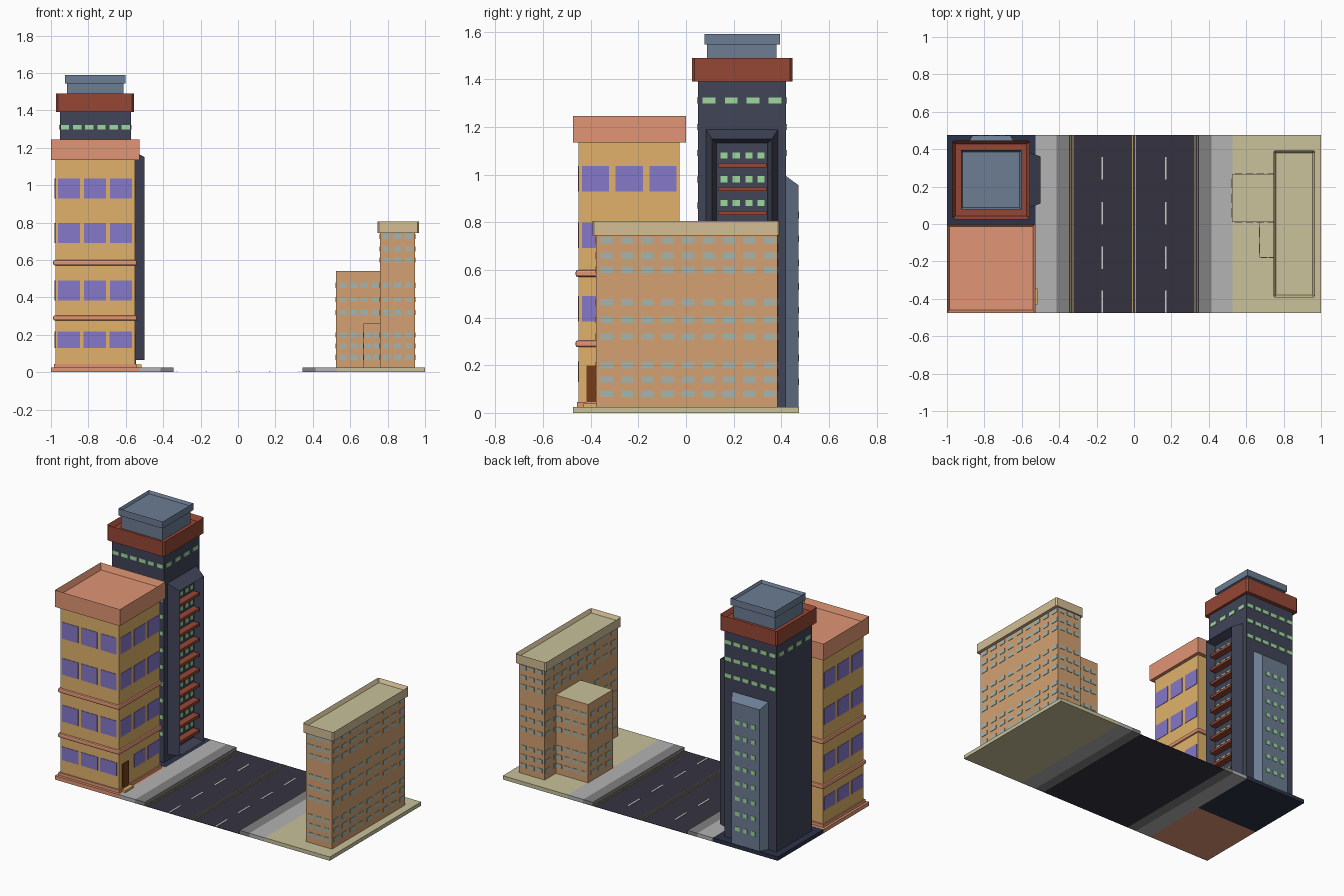
import bpy, bmesh
from mathutils import Vector

if "Cube" in bpy.data.objects:
    bpy.data.objects.remove(bpy.data.objects["Cube"])


def mat(name, hexcol):
    m = bpy.data.materials.new(name)
    rgb = [(int(hexcol[i:i + 2], 16) / 255) ** 2.2 for i in (0, 2, 4)]
    m.diffuse_color = (*rgb, 1)
    m.use_nodes = True
    m.node_tree.nodes["Principled BSDF"].inputs["Base Color"].default_value = m.diffuse_color
    return m


YELLOW, CORAL, VIOLET = mat("yellow_wall", "DFB06A"), mat("coral", "E09474"), mat("violet_glass", "8478C8")
DARK, BROWN, GREEN = mat("dark_wall", "434658"), mat("red_brown", "944838"), mat("green_glass", "9CD898")
BLUE, TAN, KHAKI = mat("slate_blue", "6C7C92"), mat("tan_wall", "D2A070"), mat("khaki", "C8C09A")
BEIGE, TEAL, DOOR = mat("beige", "D2BC94"), mat("teal_glass", "A4B4AC"), mat("door_brown", "744020")
ASPHALT, PAVE, GUTTER = mat("asphalt", "383642"), mat("pavement", "B2B2B2"), mat("gutter", "808080")
WHITE, LINE, NAVY = mat("white_paint", "F0F0F0"), mat("yellow_paint", "B0A060"), mat("navy_plot", "30364A")


def finish(name, bm, *mats):
    me = bpy.data.meshes.new(name)
    bm.normal_update()
    bm.to_mesh(me)
    bm.free()
    ob = bpy.data.objects.new(name, me)
    bpy.context.collection.objects.link(ob)
    for m in mats:
        me.materials.append(m)
    return ob


def add_box(bm, x0, x1, y0, y1, z0, z1):
    vs = bmesh.ops.create_cube(bm, size=1)["verts"]
    for v in vs:
        v.co = (x1 if v.co.x > 0 else x0, y1 if v.co.y > 0 else y0, z1 if v.co.z > 0 else z0)
    return vs


def side(bm, d):
    """Face looking furthest along direction d."""
    bm.normal_update()
    d = Vector(d)
    return max((f for f in bm.faces if f.normal.dot(d) > 0.9), key=lambda f: f.calc_center_median().dot(d))


def box(name, b, m, top=None, rim=0, depth=0, chamfer=0):
    """Box with optional roof colour, sunken roof and chamfered corners."""
    bm = bmesh.new()
    add_box(bm, *b)
    if chamfer:
        up = [e for e in bm.edges if abs(e.verts[0].co.z - e.verts[1].co.z) > 1e-4]
        bmesh.ops.bevel(bm, geom=up, offset=chamfer, segments=1, affect='EDGES')
    roof = side(bm, (0, 0, 1))
    if rim:
        bmesh.ops.inset_region(bm, faces=[roof], thickness=rim)
        for v in roof.verts:
            v.co.z -= depth
    roof.material_index = 1 if top else 0
    return finish(name, bm, m, *([top] if top else []))


def panels(name, m, axis, at, us, zs, w, h, t=0.003):
    """Grid of window panes on a wall; axis is the wall normal."""
    bm = bmesh.new()
    for u in us:
        for z in zs:
            a, c = (at - t, at + t), (u - w / 2, u + w / 2)
            xy = (*a, *c) if axis == 'x' else (*c, *a)
            add_box(bm, *xy, z - h / 2, z + h / 2)
    return finish(name, bm, m)


def bay(name, b, d, taper, m, inset=0, depth=0):
    """Projecting bay whose outer face is narrower, optionally hollowed."""
    bm = bmesh.new()
    add_box(bm, *b)
    f = side(bm, d)
    c = f.calc_center_median()
    zmax = b[5]
    for v in f.verts:
        for i in (0, 1):
            if abs(d[i]) < 0.5:
                v.co[i] += taper if v.co[i] < c[i] else -taper
        if v.co.z > zmax - 1e-4:
            v.co.z -= 0.04
    if inset:
        bmesh.ops.inset_region(bm, faces=[f], thickness=inset)
        for v in f.verts:
            v.co -= Vector(d) * depth
    return finish(name, bm, m)


# Road with painted lines
box("road", (-.345, .345, -.475, .475, 0, .002), ASPHALT)
bm = bmesh.new()
for x in (-.17, .17):
    for y in (-.475, -.24, -.002, .237):
        add_box(bm, x - .005, x + .005, y, y + .12, .002, .004)
finish("lane_dashes", bm, WHITE)
bm = bmesh.new()
for x in (-.338, -.326, -.008, .008, .326, .338):
    add_box(bm, x - .002, x + .002, -.475, .475, .002, .004)
finish("road_lines", bm, LINE)

# Sidewalks, gutters and building plots
for s, n in ((-1, "left"), (1, "right")):
    for part, a, b, m in (("sidewalk", .415, .527, PAVE), ("gutter", .345, .415, GUTTER)):
        x0, x1 = sorted((s * a, s * b))
        box(f"{n}_{part}", (x0, x1, -.475, .475, 0, .025), m)
box("coral_plot", (-1, -.527, -.475, 0, 0, .025), CORAL)
box("navy_plot", (-1, -.527, 0, .475, 0, .025), NAVY)
box("khaki_plot", (.527, 1, -.475, .475, 0, .025), KHAKI)

# Yellow apartment block
box("apartment_body", (-.977, -.55, -.45, -.027, .025, 1.14), YELLOW)
box("apartment_plinth", (-.985, -.542, -.458, -.02, .025, .045), CORAL)
box("apartment_cap", (-1, -.527, -.475, 0, 1.135, 1.245), CORAL, rim=.02, depth=.04)
for i, z in enumerate((.29, .585)):
    ob = box(f"apartment_ledge_{i}", (-.988, -.54, -.463, -.015, z - .014, z + .014), CORAL)
    bv = ob.modifiers.new("round", 'BEVEL')
    bv.width, bv.segments = .008, 2
XS, YS = (-.904, -.765, -.626), (-.38, -.238, -.096)
ROWS = (.437, .745, .982)
panels("apartment_front_windows", VIOLET, 'y', -.45, XS, ROWS, .116, .108)
panels("apartment_front_low_windows", VIOLET, 'y', -.45, XS, (.173,), .12, .087)
for n, x in (("left", -.977), ("right", -.55)):
    panels(f"apartment_{n}_windows", VIOLET, 'x', x, YS, ROWS, .114, .108)
    low = YS if n == "left" else YS[1:]
    panels(f"apartment_{n}_low_windows", VIOLET, 'x', x, low, (.173,), .114, .087)
panels("apartment_door", DOOR, 'x', -.55, (-.385,), (.122,), .065, .155, .005)
box("door_step", (-.55, -.517, -.43, -.345, .025, .04), YELLOW)

# Dark tower
box("tower_body", (-.953, -.573, .05, .42, .025, 1.4), DARK)
box("tower_cap", (-.973, -.556, .025, .447, 1.39, 1.49), BROWN, rim=.02, depth=.03, chamfer=.01)
box("tower_penthouse", (-.914, -.612, .088, .38, 1.45, 1.545), BLUE)
box("penthouse_cap", (-.925, -.602, .078, .395, 1.545, 1.59), BLUE, rim=.013, depth=.018)
TX = [-.925 + i * .065 for i in range(6)]
TY = (.097, .19, .281, .373)
panels("tower_front_windows", GREEN, 'y', .05, TX, [.21 + .11 * i for i in range(11)], .045, .025)
panels("tower_back_windows", GREEN, 'y', .42, TX, (1.09, 1.2, 1.31), .045, .025)
for n, x in (("left", -.953), ("right", -.573)):
    panels(f"tower_{n}_windows", GREEN, 'x', x, TY, (1.31,), .054, .025)

# Side bay with balconies set in its recess
bay("balcony_bay", (-.575, -.5, .083, .387, .065, 1.19), (1, 0, 0), .026, DARK, .026, .06)
bm = bmesh.new()
for i in range(10):
    add_box(bm, -.56, -.515, .136, .337, .13 + .1 * i, .148 + .1 * i)
finish("balcony_ledges", bm, BROWN)
panels("balcony_windows", GREEN, 'x', -.56, (.16, .211, .264, .315),
       [.18 + .1 * i for i in range(10)], .03, .026)

# Rear slate bay
bay("rear_bay", (-.895, -.63, .418, .472, .025, .995), (0, 1, 0), .03, BLUE)
panels("rear_bay_windows", GREEN, 'y', .472, (-.82, -.762, -.705),
       [.13 + .1 * i for i in range(8)], .03, .028)

# Tan office block with two lower wings
box("office_body", (.76, .947, -.377, .383, .025, .75), TAN)
box("office_cap", (.745, .968, -.393, .393, .745, .805), BEIGE, top=KHAKI, rim=.014, depth=.025, chamfer=.008)
box("middle_wing", (.525, .762, .01, .267, .025, .54), TAN, top=KHAKI)
box("small_wing", (.67, .762, -.18, .012, .025, .26), TAN, top=KHAKI)
LOW, MID, HIGH = (.08, .14, .2), (.32, .39, .465), (.6, .66, .725)
ALL = LOW + MID + HIGH
OY = [-.333 + i * .0855 for i in range(9)]
for n, x in (("right", .947), ("left", .76)):
    panels(f"office_{n}_windows", TEAL, 'x', x, OY, ALL, .052, .027)
for n, y in (("front", -.377), ("back", .383)):
    panels(f"office_{n}_windows", TEAL, 'y', y, (.795, .853, .912), ALL, .038, .027)
for n, y in (("front", .01), ("back", .267)):
    panels(f"wing_{n}_windows", TEAL, 'y', y, (.56, .618, .676, .735), LOW + MID, .04, .027)
panels("wing_left_windows", TEAL, 'x', .525, (.06, .138, .217), LOW + MID, .05, .027)
panels("small_wing_front_windows", TEAL, 'y', -.18, (.695, .738), LOW, .03, .027)
panels("small_wing_left_windows", TEAL, 'x', .67, (-.13, -.045), LOW, .05, .027)
